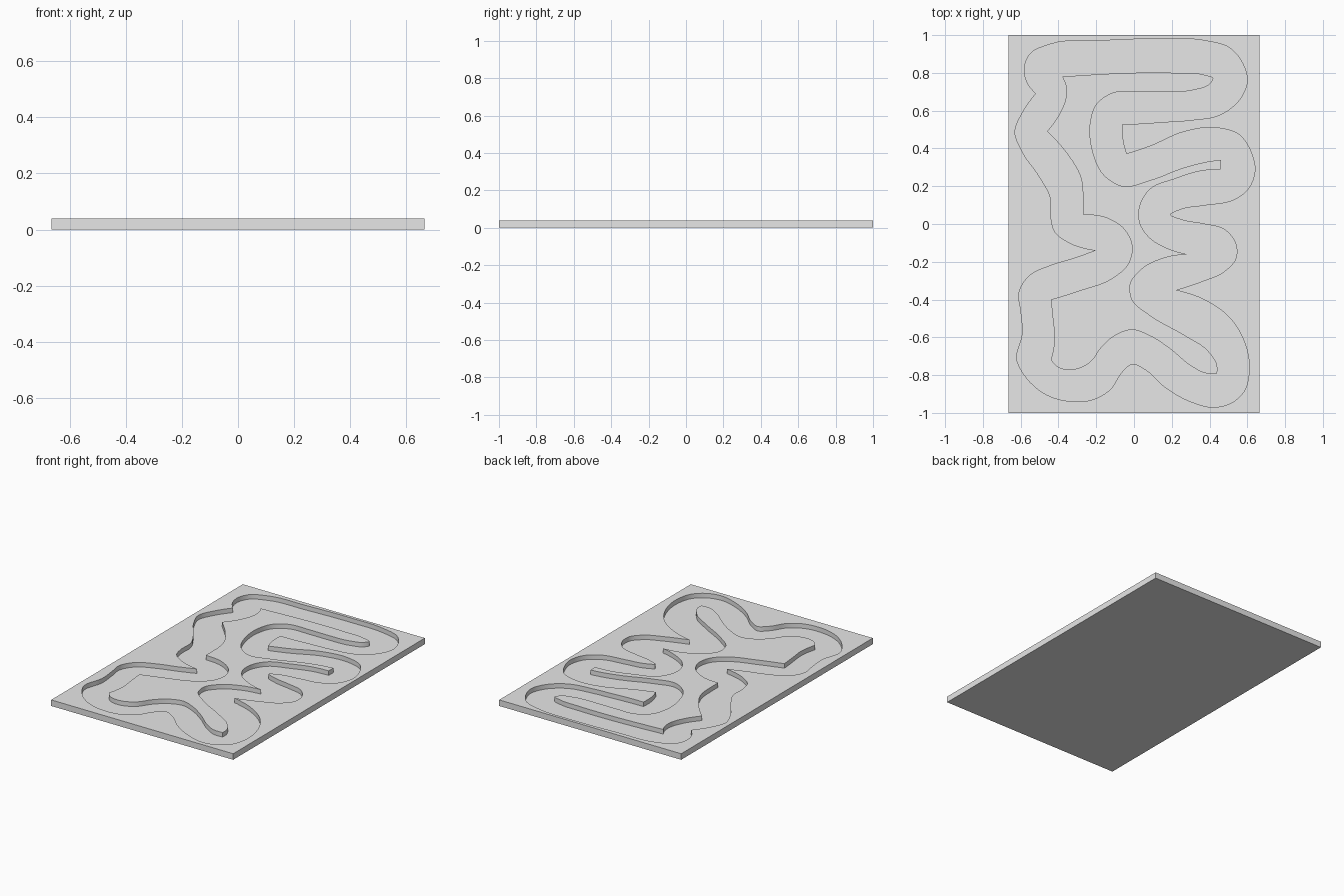
import bpy
import bmesh
from mathutils import Vector
from mathutils.geometry import interpolate_bezier

HALF_WIDTH, HALF_LENGTH = 0.665, 1.0
TOP, FLOOR = 0.04, 0.01
STEPS = 6

# Outer wall of the winding groove: smooth runs, each starting at a sharp corner
outer_runs = [
    [(-.52, .69), (-.57, .76), (-.58, .83), (-.55, .90), (-.45, .95), (-.18, .97),
     (.14, .98), (.38, .97), (.51, .93), (.58, .84), (.60, .76), (.56, .66),
     (.46, .58), (.30, .55), (.16, .54), (.0, .53)],
    [(-.06, .53), (-.06, .45)],
    [(-.04, .37), (.08, .41), (.27, .49), (.43, .51), (.56, .47), (.62, .38),
     (.64, .28), (.60, .18), (.53, .13), (.37, .10), (.25, .08), (.19, .05),
     (.26, .02), (.37, .0), (.48, -.03), (.54, -.11), (.54, -.18), (.48, -.25),
     (.37, -.30)],
    [(.22, -.35), (.37, -.40), (.51, -.50), (.59, -.64), (.61, -.78), (.58, -.89),
     (.51, -.95), (.42, -.97), (.30, -.94), (.16, -.86), (.06, -.77), (-.01, -.74),
     (-.06, -.78), (-.13, -.88), (-.22, -.93), (-.32, -.94), (-.47, -.90),
     (-.58, -.80), (-.62, -.72), (-.59, -.58), (-.60, -.45), (-.61, -.37),
     (-.56, -.28), (-.44, -.22), (-.31, -.18)],
    [(-.20, -.14), (-.34, -.10), (-.42, -.04), (-.44, .04), (-.44, .13),
     (-.50, .25), (-.59, .38), (-.63, .49), (-.59, .59)],
]

# Wall of the raised island inside the groove
island_runs = [
    [(-.38, .78), (-.23, .79), (-.02, .80), (.22, .80), (.37, .79), (.42, .77),
     (.40, .74), (.32, .71), (.16, .70), (.03, .70), (-.12, .69), (-.20, .63),
     (-.23, .54), (-.22, .39), (-.16, .26), (-.06, .20), (.08, .23), (.27, .30),
     (.39, .33)],
    [(.46, .34)],
    [(.46, .29), (.35, .28), (.22, .24), (.08, .18), (.03, .09), (.03, .01),
     (.08, -.07), (.18, -.13)],
    [(.28, -.16), (.16, -.18), (.04, -.24), (-.02, -.32), (-.01, -.40),
     (.08, -.48), (.27, -.59), (.39, -.67), (.44, -.75)],
    [(.44, -.79), (.38, -.79), (.30, -.75), (.19, -.66), (.08, -.59), (-.01, -.56),
     (-.10, -.59), (-.17, -.65), (-.23, -.73), (-.31, -.77), (-.40, -.76)],
    [(-.44, -.72), (-.42, -.61), (-.43, -.50)],
    [(-.44, -.40), (-.28, -.35), (-.12, -.29), (-.03, -.21), (-.01, -.12),
     (-.05, -.03), (-.14, .03)],
    [(-.27, .05), (-.27, .13), (-.28, .24), (-.36, .38)],
    [(-.46, .49), (-.39, .59), (-.36, .67), (-.36, .73)],
]


def smooth_run(points):
    """Sample a smooth curve through the points, leaving out the last one."""
    pts = [Vector((x, y, 0)) for x, y in points]
    lengths = [(b - a).length for a, b in zip(pts, pts[1:])]
    slopes = [(b - a) / d for a, b, d in zip(pts, pts[1:], lengths)]
    tangents = [(slopes[i] * lengths[i + 1] + slopes[i + 1] * lengths[i])
                / (lengths[i] + lengths[i + 1]) for i in range(len(slopes) - 1)]
    first = slopes[0] * 1.5 - tangents[0] * 0.5 if tangents else slopes[0]
    last = slopes[-1] * 1.5 - tangents[-1] * 0.5 if tangents else slopes[-1]
    tangents = [first] + tangents + [last]
    samples = []
    for i, d in enumerate(lengths):
        a, b = pts[i], pts[i + 1]
        steps = STEPS if len(lengths) > 1 else 1
        samples += interpolate_bezier(a, a + tangents[i] * d / 3,
                                      b - tangents[i + 1] * d / 3, b, steps + 1)[:-1]
    return samples


def closed_outline(runs):
    outline = []
    for run, following in zip(runs, runs[1:] + runs[:1]):
        outline += smooth_run(run + following[:1])
    return outline


def add_loop(bm, outline, z):
    """Add a closed ring of edges at height z."""
    verts = [bm.verts.new((p.x, p.y, z)) for p in outline]
    edges = [bm.edges.new((a, b)) for a, b in zip(verts, verts[1:] + verts[:1])]
    return verts, edges


def add_wall(bm, upper, lower):
    count = len(upper)
    for i in range(count):
        j = (i + 1) % count
        bm.faces.new((upper[i], upper[j], lower[j], lower[i]))


def fill(bm, edges):
    bmesh.ops.triangle_fill(bm, edges=edges, use_beauty=True, normal=(0, 0, 1))


if "Cube" in bpy.data.objects:
    bpy.data.objects.remove(bpy.data.objects["Cube"], do_unlink=True)

grey = bpy.data.materials.new("light_grey")
grey.use_nodes = True
grey.diffuse_color = (0.8, 0.8, 0.8, 1)
grey.node_tree.nodes["Principled BSDF"].inputs["Base Color"].default_value = (0.8, 0.8, 0.8, 1)

bm = bmesh.new()
board = [Vector((sx * HALF_WIDTH, sy * HALF_LENGTH, 0))
         for sx, sy in ((-1, -1), (1, -1), (1, 1), (-1, 1))]
outer, island = closed_outline(outer_runs), closed_outline(island_runs)

# Rectangular board sides and underside
board_top, board_edges = add_loop(bm, board, TOP)
board_bottom, _ = add_loop(bm, board, 0)
add_wall(bm, board_top, board_bottom)
bm.faces.new(board_bottom)

# Groove walls
outer_top, outer_top_edges = add_loop(bm, outer, TOP)
outer_low, outer_low_edges = add_loop(bm, outer, FLOOR)
island_top, island_top_edges = add_loop(bm, island, TOP)
island_low, island_low_edges = add_loop(bm, island, FLOOR)
add_wall(bm, outer_top, outer_low)
add_wall(bm, island_top, island_low)

# Rim surface, island surface and groove floor
fill(bm, board_edges + outer_top_edges)
fill(bm, island_top_edges)
fill(bm, outer_low_edges + island_low_edges)
bmesh.ops.recalc_face_normals(bm, faces=bm.faces)

mesh = bpy.data.meshes.new("track_board")
bm.to_mesh(mesh)
bm.free()
mesh.materials.append(grey)
track = bpy.data.objects.new("track_board", mesh)
bpy.context.collection.objects.link(track)

# Smooth groove walls with crisp corners
bpy.ops.object.select_all(action='DESELECT')
track.select_set(True)
bpy.context.view_layer.objects.active = track
bpy.ops.object.shade_smooth_by_angle(angle=0.52)
